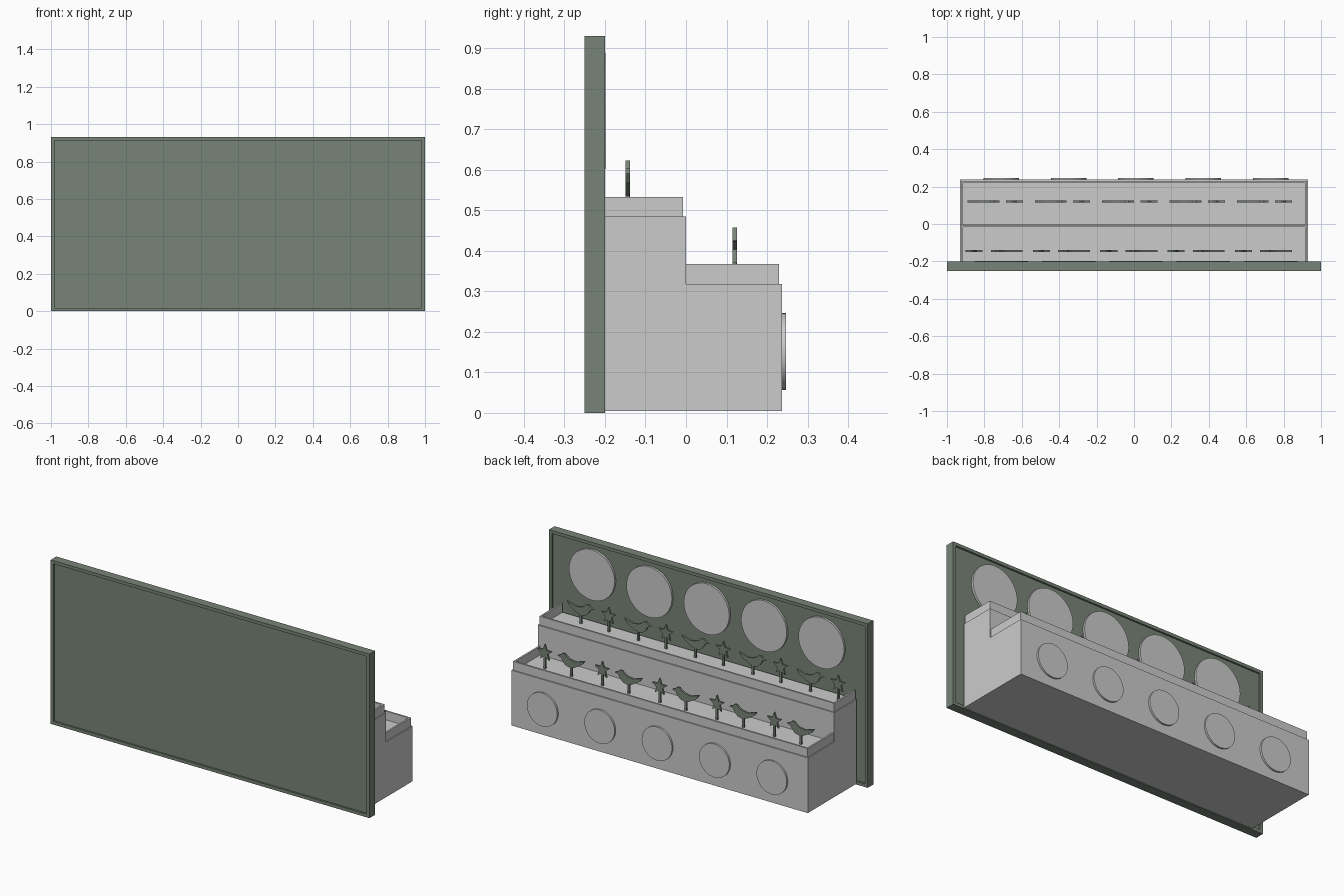
import bpy, bmesh, math
from mathutils import Matrix

if "Cube" in bpy.data.objects:
    bpy.data.objects.remove(bpy.data.objects["Cube"])

green = bpy.data.materials.new("dark_green")
green.diffuse_color = (0.19, 0.23, 0.185, 1)
green.use_nodes = True
green.node_tree.nodes["Principled BSDF"].inputs["Base Color"].default_value = green.diffuse_color


def finish(name, bm, mat=None):
    bmesh.ops.recalc_face_normals(bm, faces=bm.faces)
    me = bpy.data.meshes.new(name)
    bm.to_mesh(me)
    bm.free()
    ob = bpy.data.objects.new(name, me)
    bpy.context.collection.objects.link(ob)
    if mat:
        me.materials.append(mat)
    return ob


def add_box(bm, x0, x1, y0, y1, z0, z1):
    m = Matrix.Translation(((x0 + x1) / 2, (y0 + y1) / 2, (z0 + z1) / 2)) @ \
        Matrix.Diagonal((x1 - x0, y1 - y0, z1 - z0, 1))
    bmesh.ops.create_cube(bm, size=1, matrix=m)


def add_plate(bm, pts, x, y, z, thick, flip=1):
    # extrude an x-z outline along y
    vs = [bm.verts.new((x + flip * u, y - thick / 2, z + w)) for u, w in pts]
    f = bm.faces.new(vs)
    ext = bmesh.ops.extrude_face_region(bm, geom=[f])
    bmesh.ops.translate(bm, vec=(0, thick, 0),
                        verts=[g for g in ext["geom"] if isinstance(g, bmesh.types.BMVert)])


def disc(name, x, y0, y1, z, r):
    bm = bmesh.new()
    m = Matrix.Translation((x, (y0 + y1) / 2, z)) @ Matrix.Rotation(math.pi / 2, 4, 'X')
    bmesh.ops.create_cone(bm, cap_ends=True, segments=40, radius1=r, radius2=r,
                          depth=y1 - y0, matrix=m)
    for f in bm.faces:
        f.smooth = len(f.verts) == 4
    for e in bm.edges:
        e.smooth = all(len(f.verts) == 4 for f in e.link_faces)
    finish(name, bm)


# back board: frame with recessed panel
H, W = 0.93, 0.018
bm = bmesh.new()
for s in (-1, 1):
    add_box(bm, *sorted((s, s * (1 - W))), -0.25, -0.2, 0, H)
for z0, z1 in ((0, W), (H - W, H)):
    add_box(bm, -1 + W, 1 - W, -0.25, -0.2, z0, z1)
finish("board_frame", bm, green)
bm = bmesh.new()
add_box(bm, -1 + W, 1 - W, -0.24, -0.21, W, H - W)
finish("board_panel", bm, green)

# two stepped tiers, each with a thin raised rim
for name, y0, y1, top in (("upper", -0.2, 0.0, 0.484), ("lower", 0.0, 0.237, 0.318)):
    bm = bmesh.new()
    add_box(bm, -0.93, 0.93, y0, y1, 0.005, top)
    finish(name + "_tier", bm)
    bm = bmesh.new()
    r = y1 - 0.007
    add_box(bm, -0.925, 0.925, r - 0.01, r, top, top + 0.049)
    for s in (-1, 1):
        add_box(bm, *sorted((s * 0.925, s * 0.915)), y0, r - 0.01, top, top + 0.049)
    finish(name + "_rim", bm)

# round plates on the board and on the lower tier
for i in range(5):
    x = -0.71 + 0.36 * i
    disc("board_disc", x, -0.21, -0.198, 0.745, 0.143)
    disc("tier_disc", x, 0.237, 0.247, 0.151, 0.095)

# bird and star silhouettes on stems
bird = [(0.085, 0.099), (0.068, 0.106), (0.055, 0.118), (0.038, 0.119), (0.026, 0.107),
        (0.005, 0.095), (-0.03, 0.09), (-0.055, 0.098), (-0.085, 0.106), (-0.07, 0.085),
        (-0.045, 0.069), (-0.02, 0.055), (0.01, 0.049), (0.035, 0.056), (0.052, 0.073),
        (0.061, 0.092)]
star = []
for k in range(10):
    a = math.pi / 2 + k * math.pi / 5
    rad = 0.02 if k % 2 else 0.048
    star.append((rad * math.cos(a), 0.091 + rad * math.sin(a)))


def ornament(name, pts, x, y, z, flip, stem_top):
    bm = bmesh.new()
    add_plate(bm, pts, x, y, z, 0.011, flip)
    add_box(bm, x - 0.006, x + 0.006, y - 0.005, y + 0.005, z, z + stem_top)
    finish(name, bm, green)


for i in range(5):
    d = 0.36 * i
    ornament("bird_lower", bird, -0.805 + d, 0.12, 0.318, 1, 0.06)
    ornament("star_lower", star, -0.64 + d, 0.12, 0.318, 1, 0.08)
    ornament("star_upper", star, -0.855 + d, -0.144, 0.484, 1, 0.08)
    ornament("bird_upper", bird, -0.68 + d, -0.144, 0.484, -1, 0.06)
